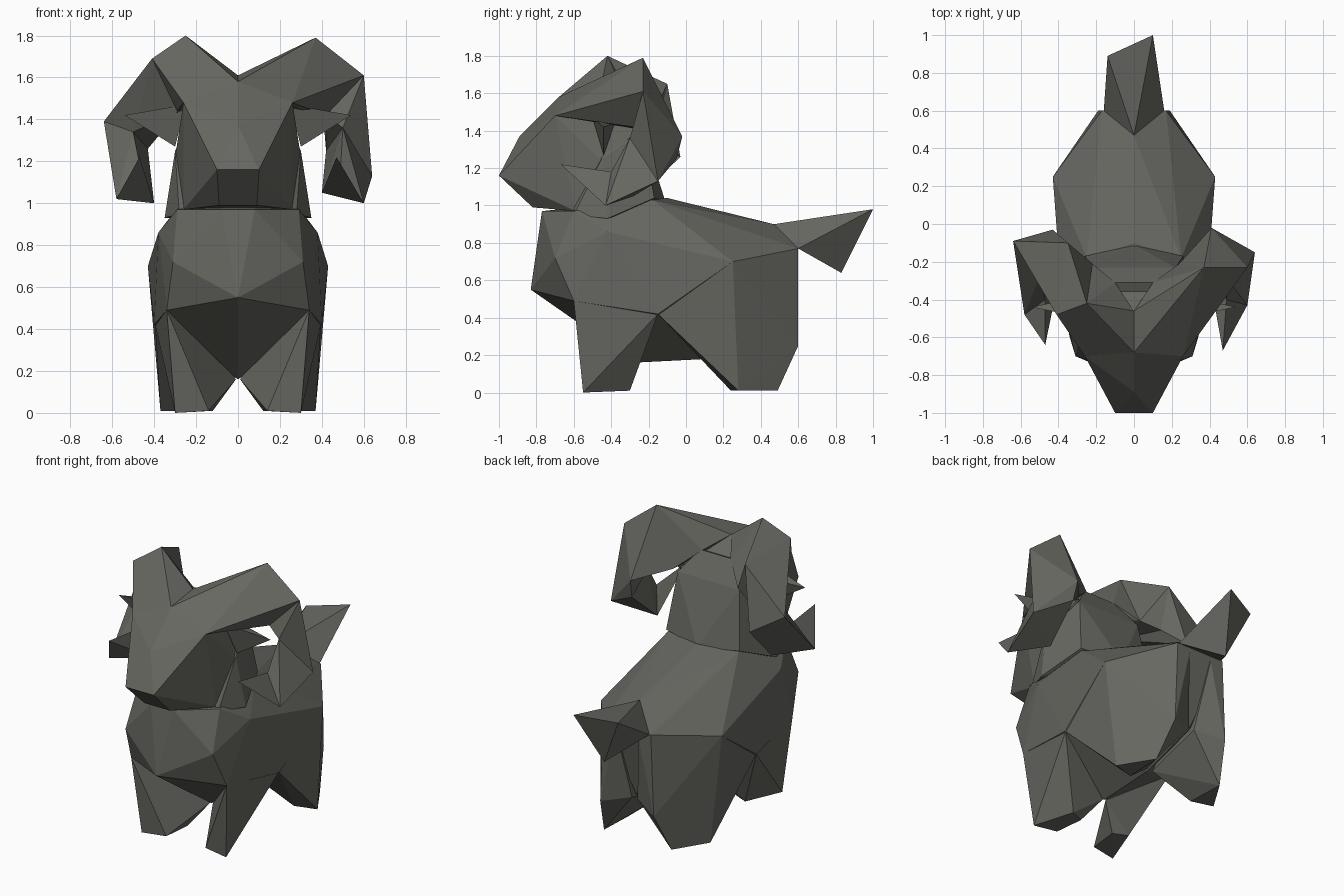
import bpy, bmesh

stone = bpy.data.materials.new("dark_stone")
stone.diffuse_color = (0.135, 0.135, 0.12, 1)


def mirrored(pts):
    """Points plus their reflection across x = 0."""
    return pts + [(-x, y, z) for x, y, z in pts if abs(x) > 1e-4]


def flip(pts):
    return [(-x, y, z) for x, y, z in pts]


def hull_object(name, *groups):
    """One flat-shaded object made of convex faceted chunks."""
    out = bmesh.new()
    for pts in groups:
        bm = bmesh.new()
        for p in pts:
            bm.verts.new(p)
        res = bmesh.ops.convex_hull(bm, input=bm.verts[:])
        junk = {v for v in res["geom_interior"] + res["geom_unused"]
                if isinstance(v, bmesh.types.BMVert)}
        bmesh.ops.delete(bm, geom=list(junk), context='VERTS')
        bmesh.ops.recalc_face_normals(bm, faces=bm.faces[:])
        part = bpy.data.meshes.new("chunk")
        bm.to_mesh(part)
        bm.free()
        out.from_mesh(part)
        bpy.data.meshes.remove(part)
    me = bpy.data.meshes.new(name)
    out.to_mesh(me)
    out.free()
    me.materials.append(stone)
    ob = bpy.data.objects.new(name, me)
    bpy.context.collection.objects.link(ob)
    return ob


def chain(sections):
    """Hull consecutive sections so the chunks form a bent limb."""
    return [a + b for a, b in zip(sections, sections[1:])]


# Torso: chest wedge, flanks, spine and keel-shaped belly
hull_object("torso", mirrored([
    (0, -0.83, 0.55), (0.34, -0.60, 0.49), (0.31, -0.70, 0.72),
    (0.08, -0.77, 0.97), (0.29, -0.60, 0.97), (0.38, -0.42, 0.86),
    (0.25, -0.18, 1.03), (0, -0.10, 1.04), (0, 0.47, 0.90),
    (0.43, 0.25, 0.70), (0.17, 0.60, 0.77), (0.40, -0.15, 0.42),
    (0, -0.27, 0.16), (0, 0.12, 0.18), (0, 0.50, 0.30)]))

# Legs taper to small three-cornered feet
front_leg = [
    (0.34, -0.60, 0.49), (0.36, -0.42, 0.70), (0.395, -0.15, 0.42),
    (0.01, -0.27, 0.16), (0.14, -0.53, 0.01), (0.30, -0.55, 0.0),
    (0.21, -0.30, 0.01), (0.12, -0.34, 0.01)]
hind_leg = [
    (0.43, 0.25, 0.70), (0.17, 0.60, 0.77), (0.19, 0.60, 0.25),
    (0.08, 0.60, 0.74), (0.02, 0.52, 0.29), (0.395, -0.15, 0.42),
    (0.02, 0.14, 0.18), (0.37, 0.22, 0.10), (0.37, 0.28, 0.01),
    (0.24, 0.49, 0.01), (0.23, 0.24, 0.01)]
for side, f in (("right", list), ("left", flip)):
    hull_object(side + "_front_leg", f(front_leg))
    hull_object(side + "_hind_leg", f(hind_leg))

# Neck widens into the shoulders and tucks under the horn roots
hull_object("neck", mirrored([
    (0.28, -0.60, 0.95), (0.35, -0.42, 0.93), (0.26, -0.17, 1.04),
    (0, -0.11, 1.02), (0.30, -0.45, 1.25), (0.22, -0.23, 1.40),
    (0.12, -0.31, 1.54), (0, -0.60, 1.40)]))

# Head with blunt muzzle
hull_object("head", mirrored([
    (0, -0.68, 1.58), (0.26, -0.70, 1.48), (0, -0.46, 1.61),
    (0, -0.89, 1.37), (0.10, -1.00, 1.16), (0.09, -0.82, 0.99),
    (0.26, -0.59, 0.97), (0.30, -0.43, 1.22), (0.22, -0.25, 1.42)]))

# Tail flaring to a slanted end
hull_object("tail", [
    (0, 0.47, 0.90), (0.16, 0.60, 0.77), (-0.16, 0.60, 0.77),
    (0.10, 1.00, 0.98), (-0.14, 0.89, 0.95), (0.0, 0.83, 0.64)])

# Ears
ear = [(0.25, -0.50, 1.47), (0.27, -0.38, 1.44),
       (0.30, -0.44, 1.27), (0.54, -0.44, 1.42)]
hull_object("right_ear", ear)
hull_object("left_ear", flip(ear))

# Horns: root, crest, outer bend, lower bend, forward tip
right_horn = [
    [(0, -0.68, 1.58), (0, -0.46, 1.61), (0.10, -0.31, 1.54)],
    [(0.37, -0.23, 1.79), (0.26, -0.70, 1.48), (0.24, -0.21, 1.42)],
    [(0.60, -0.23, 1.61), (0.41, -0.02, 1.37), (0.42, -0.28, 1.42)],
    [(0.64, -0.15, 1.13), (0.42, -0.05, 1.25), (0.50, -0.30, 1.36)],
    [(0.60, -0.43, 1.00), (0.40, -0.28, 1.05), (0.49, -0.40, 1.18)],
    [(0.47, -0.67, 1.22)]]
left_horn = [
    [(0, -0.68, 1.58), (0, -0.46, 1.61), (-0.10, -0.31, 1.54)],
    [(-0.25, -0.42, 1.80), (-0.26, -0.70, 1.48), (-0.22, -0.21, 1.42)],
    [(-0.41, -0.48, 1.69), (-0.35, -0.10, 1.65), (-0.34, -0.16, 1.38),
     (-0.28, -0.50, 1.44)],
    [(-0.64, -0.09, 1.39), (-0.43, -0.03, 1.26), (-0.50, -0.28, 1.34)],
    [(-0.58, -0.48, 1.02), (-0.40, -0.30, 1.00), (-0.47, -0.40, 1.19)],
    [(-0.47, -0.64, 1.22)]]
hull_object("right_horn", *chain(right_horn))
hull_object("left_horn", *chain(left_horn))
